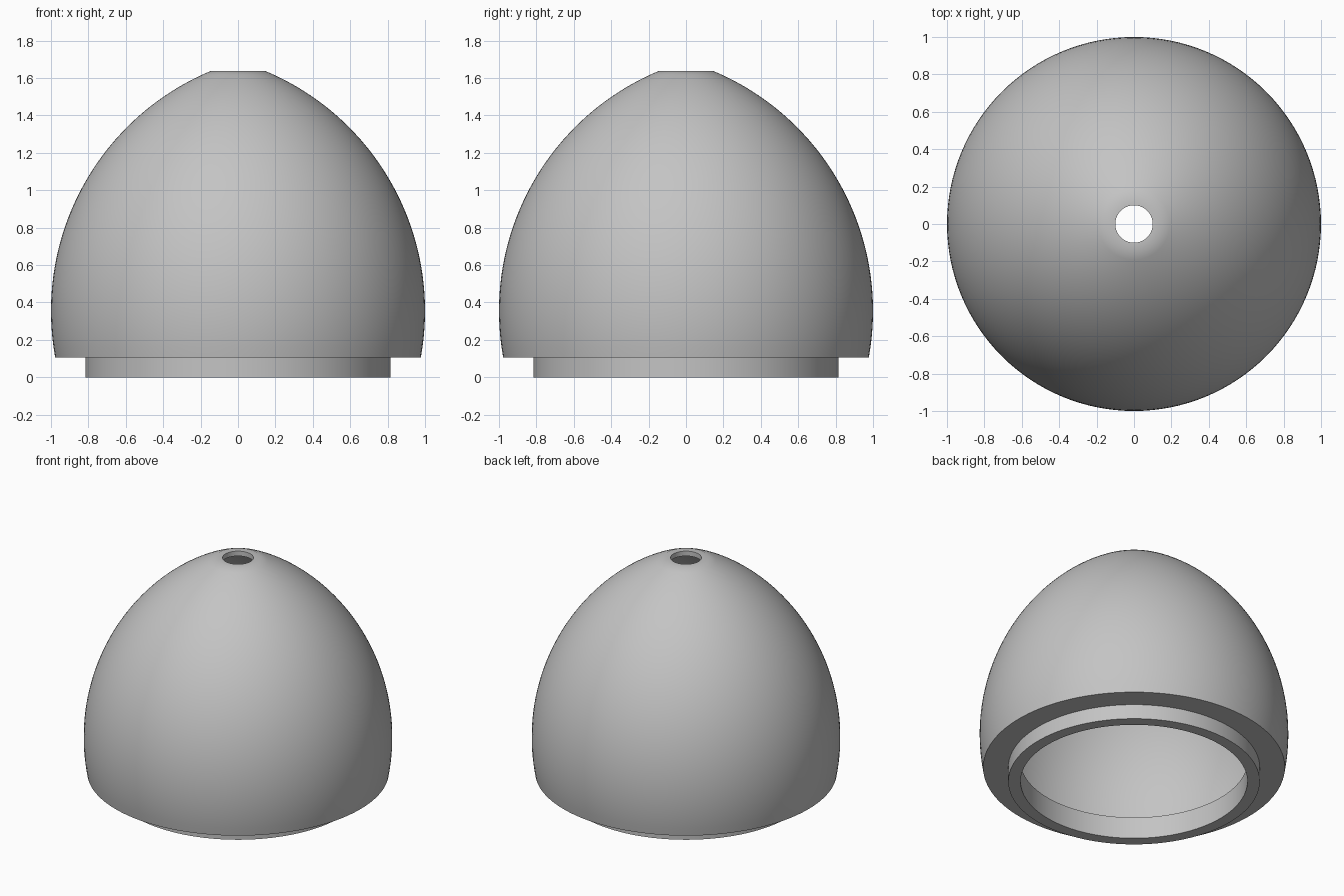
import bpy
import bmesh
from math import sqrt, pi
from mathutils import Vector

cube = bpy.data.objects.get("Cube")
if cube:
    bpy.data.objects.remove(cube, do_unlink=True)

SEGMENTS = 128
ARC_RADIUS, ARC_HEIGHT = 1.39, 0.355   # pointed-arch arc and its widest level
WALL = 0.05
RIM_Z, SHELF_Z, TOP_Z = 0.105, 0.155, 1.637
HOLE_R = 0.1

grey = bpy.data.materials.new("plain grey")
grey.use_nodes = True
colour = (0.55, 0.55, 0.55, 1)
grey.diffuse_color = colour
grey.node_tree.nodes["Principled BSDF"].inputs["Base Color"].default_value = colour


def arc(radius, z):
    """Distance from the axis of the arched wall at height z."""
    return 1 - ARC_RADIUS + sqrt(radius ** 2 - (z - ARC_HEIGHT) ** 2)


def arc_points(radius, z_low, z_high, steps=40):
    # Ease the spacing so that points crowd towards the shallow top
    points = []
    for i in range(steps + 1):
        t = i / steps
        z = z_low + (z_high - z_low) * t * (1.5 - 0.5 * t)
        points.append((arc(radius, z), z))
    return points


# Closed cross-section: outer dome, top hole, inner dome, shelf, lip
inner = ARC_RADIUS - WALL
hole_z = ARC_HEIGHT + sqrt(inner ** 2 - (HOLE_R - 1 + ARC_RADIUS) ** 2)
profile = arc_points(ARC_RADIUS, RIM_Z, TOP_Z)
profile += [(HOLE_R, TOP_Z)]
profile += reversed(arc_points(inner, SHELF_Z, hole_z))
profile += [(0.735, SHELF_Z), (0.735, 0), (0.815, 0), (0.815, RIM_Z)]

# Turn the cross-section about the upright axis
bm = bmesh.new()
verts = [bm.verts.new((r, 0, z)) for r, z in profile]
edges = [bm.edges.new((v, verts[(i + 1) % len(verts)])) for i, v in enumerate(verts)]
bmesh.ops.spin(bm, geom=verts + edges, cent=Vector(), axis=Vector((0, 0, 1)),
               angle=2 * pi, steps=SEGMENTS, use_merge=True)
bmesh.ops.remove_doubles(bm, verts=bm.verts, dist=0.0001)
bmesh.ops.recalc_face_normals(bm, faces=bm.faces)
mesh = bpy.data.meshes.new("domed_shell")
bm.to_mesh(mesh)
bm.free()
mesh.materials.append(grey)

shell = bpy.data.objects.new("domed_shell", mesh)
bpy.context.collection.objects.link(shell)
bpy.ops.object.select_all(action="DESELECT")
shell.select_set(True)
bpy.context.view_layer.objects.active = shell
bpy.ops.object.shade_smooth_by_angle(angle=pi / 6)
